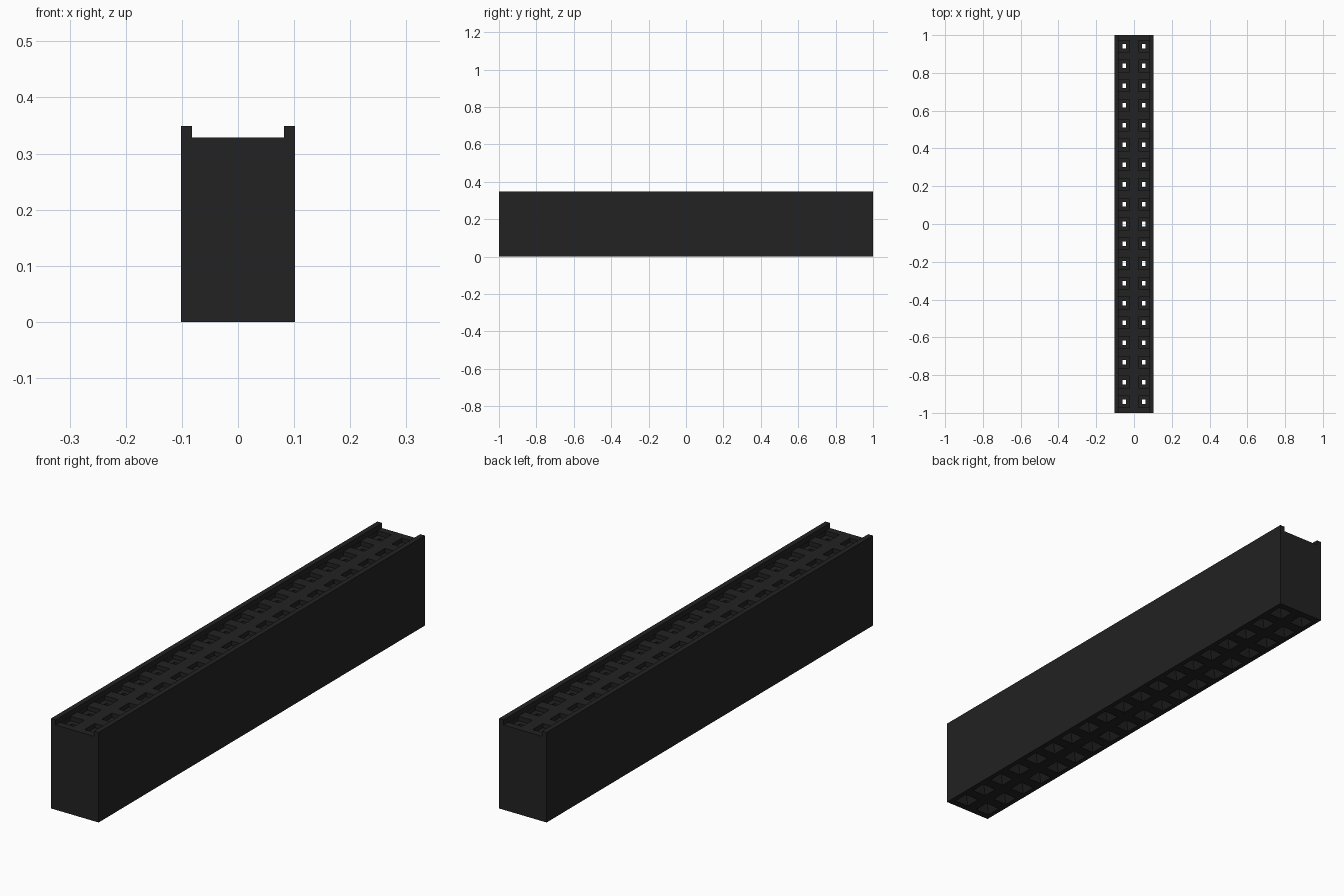
import bpy
import bmesh

cube = bpy.data.objects.get("Cube")
if cube:
    bpy.data.objects.remove(cube, do_unlink=True)

# Main dimensions
COUNT = 19
PITCH = 0.1046
HALF_W, RAIL_IN = 0.102, 0.082
DECK, TOP = 0.329, 0.349
POCKET_FLOOR, FUNNEL_TOP = 0.312, 0.03

black = bpy.data.materials.new("black plastic")
black.use_nodes = True
colour = (0.016, 0.016, 0.016, 1)
black.diffuse_color = colour
black.node_tree.nodes["Principled BSDF"].inputs["Base Color"].default_value = colour

bm = bmesh.new()


def loop(x0, x1, y0, y1, z):
    """Rectangular ring of vertices at one height."""
    return [bm.verts.new((x, y, z)) for x, y in ((x0, y0), (x1, y0), (x1, y1), (x0, y1))]


def centred(cx, cy, hx, hy, z):
    return loop(cx - hx, cx + hx, cy - hy, cy + hy, z)


def loft(rings):
    """Bridge successive rings with quads."""
    for a, b in zip(rings, rings[1:]):
        for i in range(len(a)):
            j = (i + 1) % len(a)
            bm.faces.new((a[i], a[j], b[j], b[i]))


# Sockets: deck, square pocket, through hole, lead-in funnel and underside
for side in (-1, 1):
    cx = side * PITCH / 2
    for row in range(COUNT):
        cy = (row - (COUNT - 1) / 2) * PITCH
        y0 = -1 if row == 0 else cy - PITCH / 2
        y1 = 1 if row == COUNT - 1 else cy + PITCH / 2
        inner, outer = sorted((0, side * RAIL_IN)), sorted((0, side * HALF_W))
        loft([
            loop(*inner, y0, y1, DECK),
            centred(cx, cy, 0.029, 0.031, DECK),
            centred(cx, cy, 0.029, 0.031, POCKET_FLOOR),
            centred(cx, cy, 0.009, 0.012, POCKET_FLOOR),
            centred(cx, cy, 0.009, 0.012, FUNNEL_TOP),
            centred(cx, cy, 0.031, 0.031, 0),
            loop(*outer, y0, y1, 0),
        ])

# Outer walls, side rails and end caps from the cross-section
half = [(HALF_W, 0), (HALF_W, TOP), (RAIL_IN, TOP), (RAIL_IN, DECK)]
profile = half + [(-x, z) for x, z in reversed(half)]
front = [bm.verts.new((x, -1, z)) for x, z in profile]
back = [bm.verts.new((x, 1, z)) for x, z in profile]
for i in range(len(profile) - 1):
    if i != 3:  # the deck is already made by the sockets
        bm.faces.new((front[i], front[i + 1], back[i + 1], back[i]))
bm.faces.new(front)
bm.faces.new(back)

bmesh.ops.remove_doubles(bm, verts=bm.verts, dist=0.0001)
bmesh.ops.recalc_face_normals(bm, faces=bm.faces)
mesh = bpy.data.meshes.new("socket_housing")
bm.to_mesh(mesh)
bm.free()
mesh.materials.append(black)
housing = bpy.data.objects.new("socket_housing", mesh)
bpy.context.collection.objects.link(housing)
